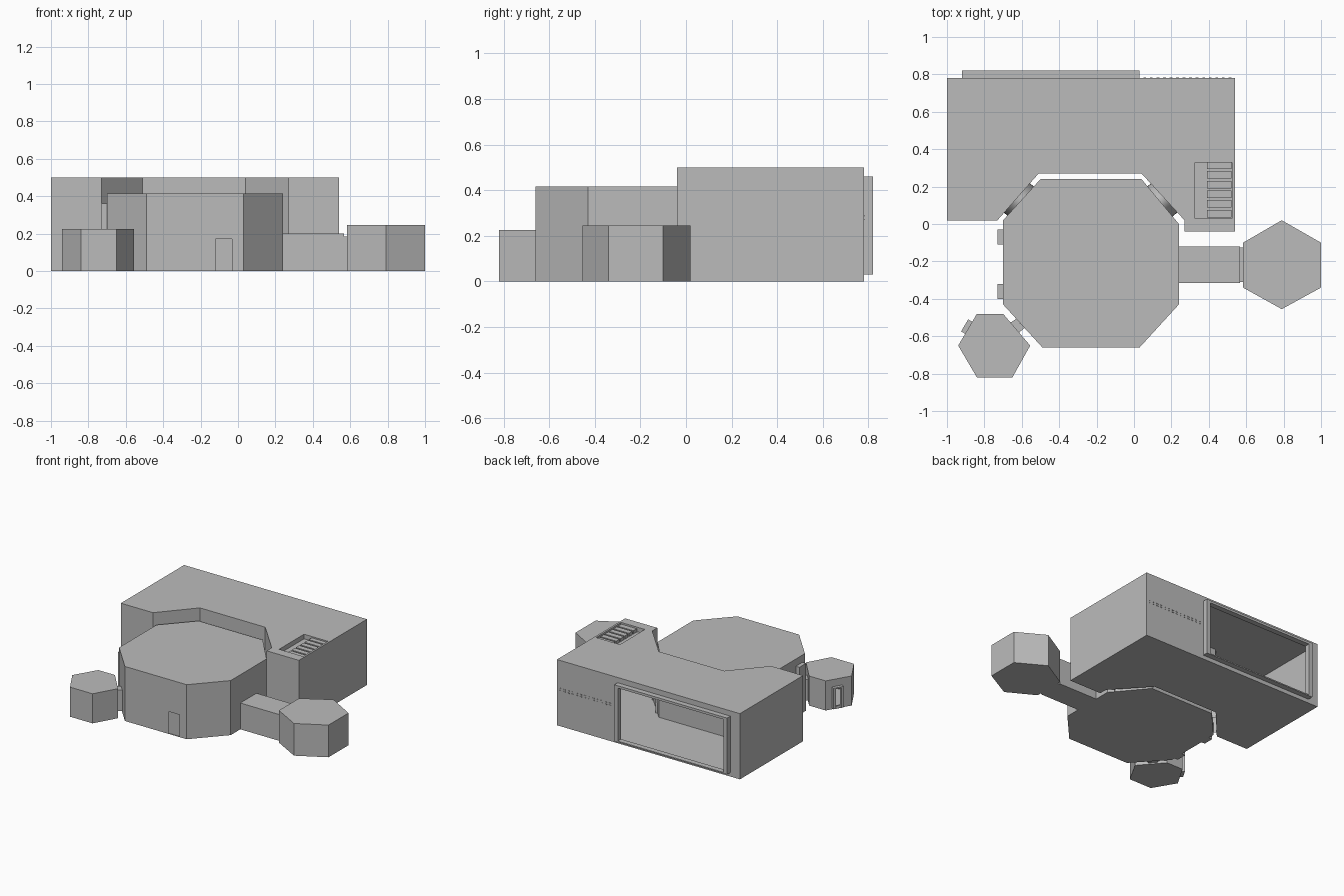
import bpy, bmesh, math
from mathutils import Vector

if "Cube" in bpy.data.objects:
    bpy.data.objects.remove(bpy.data.objects["Cube"])

grey = bpy.data.materials.new("plain_grey")
grey.diffuse_color = (0.5, 0.5, 0.5, 1)
grey.use_nodes = True
grey.node_tree.nodes["Principled BSDF"].inputs["Base Color"].default_value = grey.diffuse_color


def finish(name, bm):
    me = bpy.data.meshes.new(name)
    bm.to_mesh(me)
    bm.free()
    me.materials.append(grey)
    ob = bpy.data.objects.new(name, me)
    bpy.context.collection.objects.link(ob)
    return ob


def prism(name, pts, z0, z1, openings=None, roof=None):
    """Walls over a counter-clockwise plan; openings = {edge: (u0, u1, z0, z1)}; roof = list of plans."""
    bm = bmesh.new()

    def face(coords):
        bm.faces.new([bm.verts.new(c) for c in coords])

    n = len(pts)
    for i in range(n):
        p, q = Vector(pts[i]), Vector(pts[(i + 1) % n])

        def wall(u0, u1, a, b):
            if u1 - u0 > 1e-5 and b - a > 1e-5:
                s, e = p.lerp(q, u0), p.lerp(q, u1)
                face([(*s, a), (*e, a), (*e, b), (*s, b)])
        if openings and i in openings:
            u0, u1, a, b = openings[i]
            wall(0, u0, z0, z1)
            wall(u1, 1, z0, z1)
            wall(u0, u1, z0, a)
            wall(u0, u1, b, z1)
        else:
            wall(0, 1, z0, z1)
    face([(*p, z0) for p in reversed(pts)])
    for plan in roof or [pts]:
        face([(*p, z1) for p in plan])
    bmesh.ops.remove_doubles(bm, verts=bm.verts, dist=1e-5)
    return finish(name, bm)


def box(name, x0, x1, y0, y1, z0, z1):
    return prism(name, [(x0, y0), (x1, y0), (x1, y1), (x0, y1)], z0, z1)


def door_frame(name, p, q, z0, z1, bar, depth):
    """Four bars standing out of the wall that runs from p to q."""
    p, q = Vector(p), Vector(q)
    d = (q - p).normalized()
    out = Vector((d.y, -d.x)) * depth
    for part, a, b, za, zb in (("jamb_a", p, p + d * bar, z0, z1),
                               ("jamb_b", q - d * bar, q, z0, z1),
                               ("sill", p + d * bar, q - d * bar, z0, z0 + bar * .3),
                               ("lintel", p + d * bar, q - d * bar, z1 - bar * .6, z1)):
        prism(name + "_" + part, [tuple(v) for v in (a + out, b + out, b, a)], za, zb)


# hangar: thin shell with a large back opening and a roof recess
hangar = [(-1, .02), (-.73, .02), (-.51, .27), (.04, .27), (.27, .02),
          (.27, -.04), (.54, -.04), (.54, .78), (-1, .78)]
west_roof = hangar[:6] + [(.42, -.04), (.42, .03), (.325, .03), (.325, .33),
                          (.42, .33), (.42, .78), (-1, .78)]
east_roof = [(.42, -.04), (.54, -.04), (.54, .78), (.42, .78),
             (.42, .33), (.525, .33), (.525, .03), (.42, .03)]
prism("hangar", hangar, 0, .5, {7: (.345, .935, .035, .44)}, [west_roof, east_roof])
door_frame("hangar_door", (.03, .78), (-.92, .78), .03, .46, .03, .04)

# roof recess tray with a row of slats
tray = box("roof_recess", .325, .525, .03, .33, .465, .5)
bm = bmesh.new()
bm.from_mesh(tray.data)
bm.normal_update()
bmesh.ops.delete(bm, geom=[f for f in bm.faces if f.normal.z > .9], context='FACES_ONLY')
bmesh.ops.reverse_faces(bm, faces=bm.faces)
bm.to_mesh(tray.data)
bm.free()
for i in range(6):
    y = .035 + i * .052
    box("roof_slat", .39, .52, y, min(y + .04, .33), .465, .49)

# two dotted rows on the back wall
for i in range(14):
    for z in (.268, .284):
        x = .05 + i * .035
        box("wall_dot", x, x + .015, .78, .783, z, z + .006)

# central octagonal hall with a shallow front door
hall = [(-.49, -.66), (.03, -.66), (.24, -.43), (.24, 0), (.04, .24),
        (-.5, .24), (-.70, .02), (-.70, -.43)]
prism("hall", hall, 0, .415, {0: (.71, .88, 0, .17)})
box("hall_door", -.13, -.02, -.65, -.643, 0, .18)
for y in (-.40, -.11):
    box("hall_side_post", -.73, -.70, y, y + .08, 0, .36)

# arched links between the hall and the hangar
for name, c, d in (("left", (-.615, .13), (-.66, .75)), ("right", (.15, .13), (.66, .75))):
    d = Vector(d).normalized()
    if name == "left":
        out = Vector((-d.y, -d.x))
        out = Vector((-.75, .66)).normalized()
        along = Vector((.66, .75)).normalized()
    else:
        out = Vector((.75, .66)).normalized()
        along = Vector((.66, -.75)).normalized()
    bm = bmesh.new()
    rows = []
    for k in range(17):
        a = math.pi * k / 16
        base = Vector(c) + along * (.105 * math.cos(a))
        rows.append([bm.verts.new((*(base + out * s), .2 * math.sin(a))) for s in (-.025, .025)])
    for r, s in zip(rows, rows[1:]):
        bm.faces.new((r[0], r[1], s[1], s[0]))
    bmesh.ops.recalc_face_normals(bm, faces=bm.faces)
    if sum(f.normal.z for f in bm.faces) < 0:
        bmesh.ops.reverse_faces(bm, faces=bm.faces)
    for f in bm.faces:
        f.smooth = True
    finish(name + "_arch_link", bm)

# corridor and right hexagonal pod
box("corridor", .24, .568, -.315, -.12, 0, .2)
box("corridor_collar", .568, .59, -.31, -.125, 0, .185)
prism("right_pod", [(.79, -.455), (1, -.34), (1, -.10), (.79, .02), (.583, -.10), (.583, -.34)], 0, .245)

# left hexagonal pod with a framed door and a short link
pod = [(-.84, -.82), (-.65, -.82), (-.555, -.65), (-.70, -.48), (-.84, -.48), (-.94, -.65)]
prism("left_pod", pod, 0, .225, {4: (.32, .57, .025, .155)})
a, b = Vector(pod[4]), Vector(pod[5])
door_frame("pod_door", a.lerp(b, .25), a.lerp(b, .63), .01, .17, .016, .025)
prism("pod_link", [(-.615, -.58), (-.585, -.556), (-.63, -.507), (-.66, -.527)], .01, .17)
